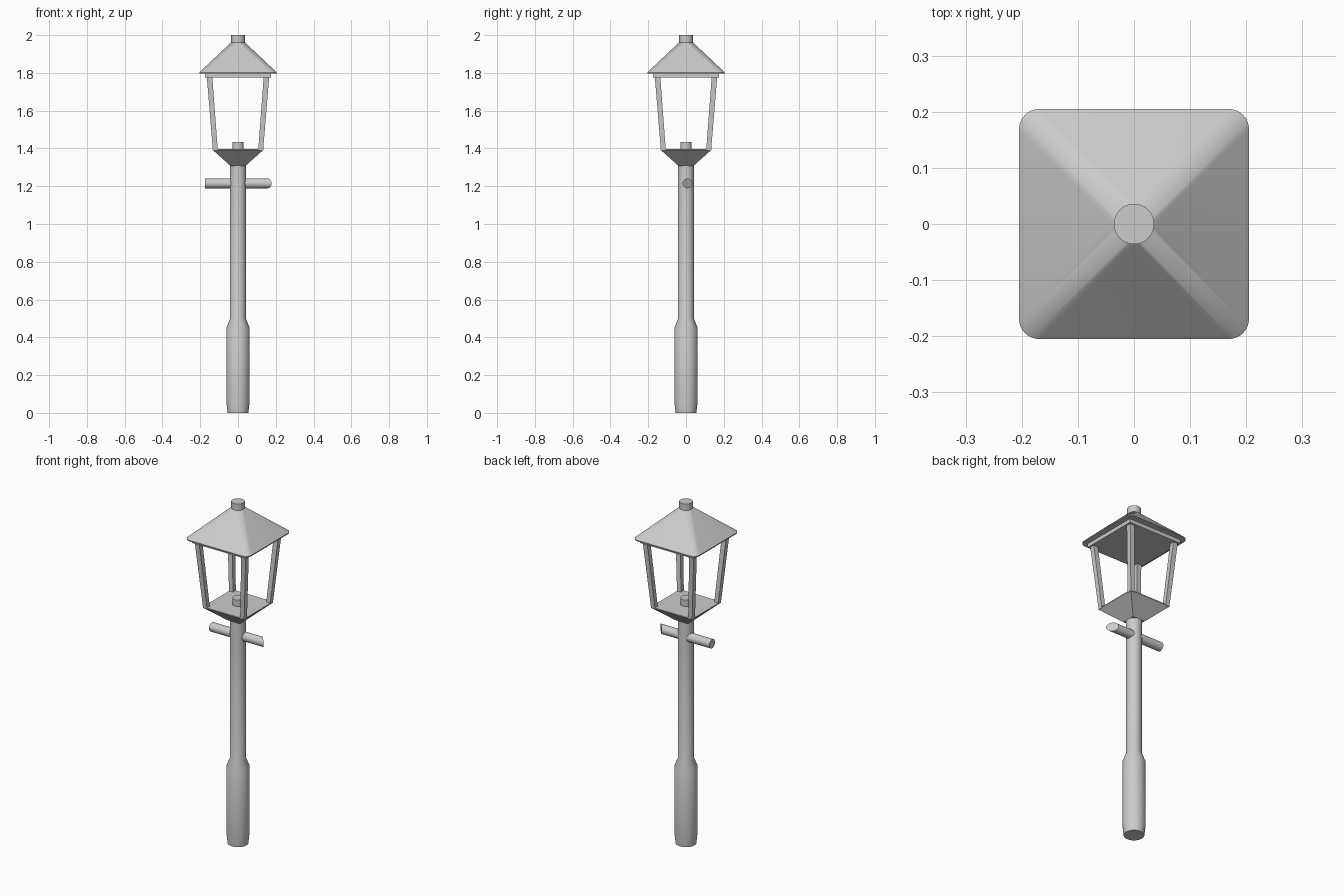
import bpy, bmesh, math
from mathutils import Vector

if "Cube" in bpy.data.objects:
    bpy.data.objects.remove(bpy.data.objects["Cube"])


def finish(name, bm, smooth=True):
    bmesh.ops.remove_doubles(bm, verts=bm.verts, dist=1e-5)
    bmesh.ops.recalc_face_normals(bm, faces=bm.faces)
    mesh = bpy.data.meshes.new(name)
    bm.to_mesh(mesh)
    bm.free()
    ob = bpy.data.objects.new(name, mesh)
    bpy.context.collection.objects.link(ob)
    if smooth:
        bpy.ops.object.select_all(action='DESELECT')
        bpy.context.view_layer.objects.active = ob
        ob.select_set(True)
        bpy.ops.object.shade_smooth_by_angle(angle=math.radians(35))
    return ob


def skin(name, rings, smooth=True):
    """Closed body through rings of equal point count."""
    bm = bmesh.new()
    loops = [[bm.verts.new(p) for p in ring] for ring in rings]
    n = len(loops[0])
    for a, b in zip(loops, loops[1:]):
        for i in range(n):
            j = (i + 1) % n
            bm.faces.new((a[i], a[j], b[j], b[i]))
    bm.faces.new(loops[0][::-1])
    bm.faces.new(loops[-1])
    # collapse coincident points where a ring becomes a circle or square
    bmesh.ops.dissolve_degenerate(bm, edges=bm.edges, dist=1e-5)
    return finish(name, bm, smooth)


def rounded_square(half, rad, z, seg=8):
    """Rounded square ring; half == rad gives a circle."""
    pts, d = [], half - rad
    for q in range(4):
        mid = math.radians(45 + 90 * q)
        sx, sy = math.copysign(d, math.cos(mid)), math.copysign(d, math.sin(mid))
        for i in range(seg + 1):
            a = math.radians(90 * (q + i / seg))
            pts.append((sx + rad * math.cos(a), sy + rad * math.sin(a), z))
    return pts


def square(half, z, cx=0, cy=0):
    return [(cx + sx * half, cy + sy * half, z)
            for sx, sy in ((-1, -1), (1, -1), (1, 1), (-1, 1))]


def turned(name, profile):
    return skin(name, [rounded_square(r, r, z) for r, z in profile])


# post with thicker foot
turned("pole", [(0.055, 0), (0.0615, 0.06), (0.0615, 0.45), (0.042, 0.50), (0.042, 1.33)])

# ladder bar: square cut at the left end, oblique cut at the right
bar = []
for x, slope in ((-0.175, 0), (0.156, -0.85)):
    ring = []
    for i in range(32):
        a = math.tau * i / 32
        y, z = 0.026 * math.cos(a), 0.026 * math.sin(a)
        ring.append((x + slope * y, y + 0.008, 1.215 + z))
    bar.append(ring)
skin("ladder_bar", bar)

# lantern cup and lamp holder
skin("lantern_base", [square(0.040, 1.308), square(0.134, 1.392), square(0.134, 1.397)], False)
turned("lamp_holder", [(0.030, 1.38), (0.030, 1.435)])

# four leaning corner bars
for sx, side in ((-1, "left"), (1, "right")):
    for sy, end in ((-1, "front"), (1, "back")):
        skin(f"{end}_{side}_corner_bar",
             [square(0.013, 1.39, sx * 0.120, sy * 0.120),
              square(0.0145, 1.785, sx * 0.151, sy * 0.151)], False)

# roof plate, roof and cap
skin("roof_plate", [square(0.175, 1.775), square(0.175, 1.80)], False)
skin("roof", [rounded_square(0.205, 0.036, 1.797), rounded_square(0.205, 0.036, 1.803),
              rounded_square(0.036, 0.036, 1.962)])
turned("roof_cap", [(0.036, 1.95), (0.036, 2.0)])
